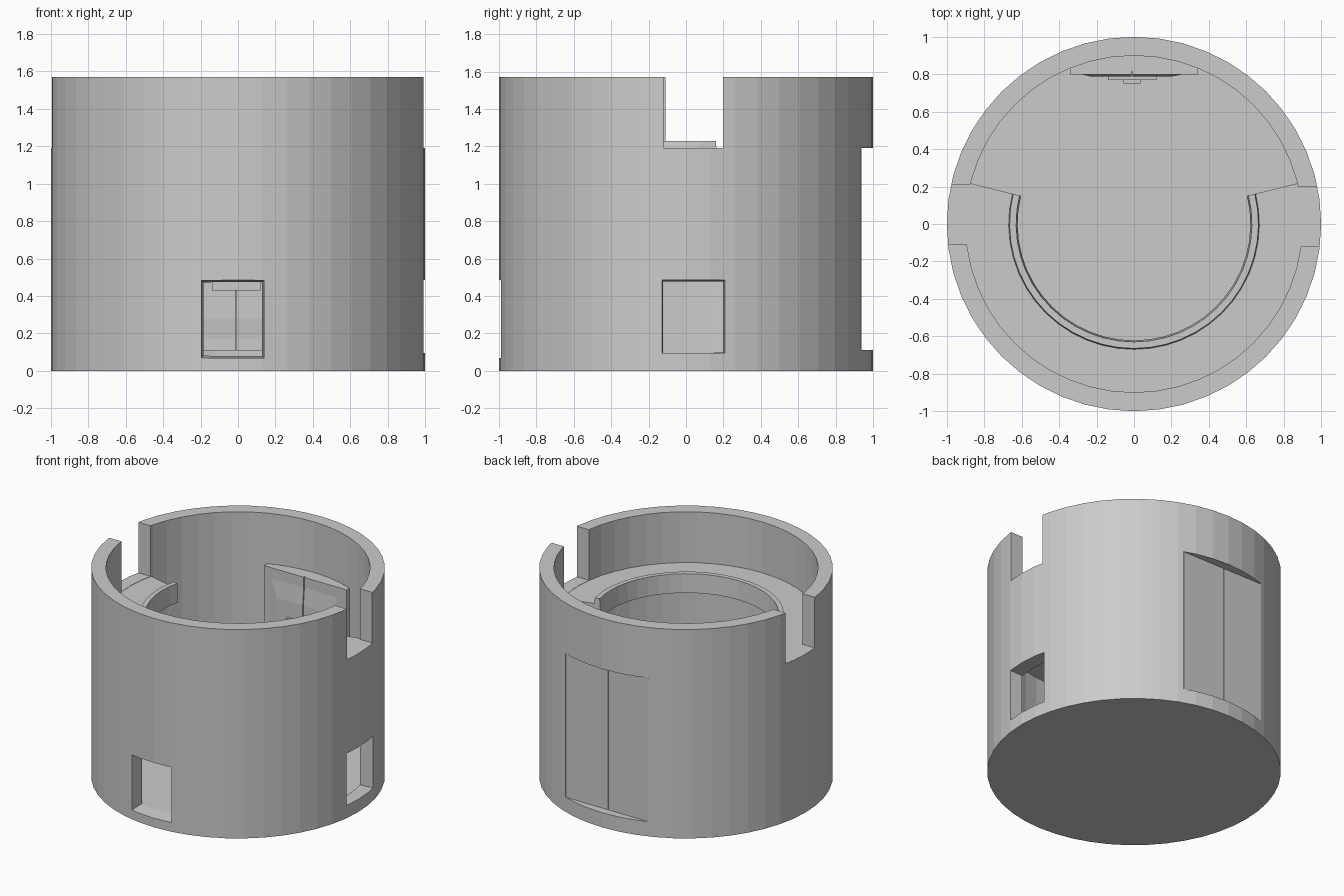
import bpy, bmesh, math

if "Cube" in bpy.data.objects:
    bpy.data.objects.remove(bpy.data.objects["Cube"])

SIDES = 48


def make_object(name, bm):
    bmesh.ops.recalc_face_normals(bm, faces=bm.faces)
    mesh = bpy.data.meshes.new(name)
    bm.to_mesh(mesh)
    bm.free()
    obj = bpy.data.objects.new(name, mesh)
    bpy.context.collection.objects.link(obj)
    return obj


def lathe(name, profile, start, sweep, steps):
    """Turn a closed (radius, z) profile about z; caps the ends of partial turns."""
    bm = bmesh.new()
    full = sweep >= 360
    rings = []
    for i in range(steps if full else steps + 1):
        a = math.radians(start + sweep * i / steps)
        rings.append([bm.verts.new((r * math.cos(a), r * math.sin(a), z)) for r, z in profile])
    n = len(profile)
    for i in range(steps):
        a, b = rings[i], rings[(i + 1) % len(rings)]
        for j in range(n if not full else n - 1):
            k = (j + 1) % n
            bm.faces.new((a[j], b[j], b[k], a[k]))
    if full:
        bm.faces.new([r[0] for r in rings])
        bm.faces.new([r[-1] for r in rings])
    else:
        bm.faces.new(rings[0])
        bm.faces.new(rings[-1])
    return make_object(name, bm)


def block(name, front, back, axis="y"):
    """Box or frustum between two rectangles, each (u0, u1, z0, z1, depth)."""
    bm = bmesh.new()
    loops = []
    for u0, u1, z0, z1, d in (front, back):
        pts = ((u0, z0), (u1, z0), (u1, z1), (u0, z1))
        loops.append([bm.verts.new((u, d, z) if axis == "y" else (d, u, z)) for u, z in pts])
    a, b = loops
    bm.faces.new(a)
    bm.faces.new(b)
    for i in range(4):
        j = (i + 1) % 4
        bm.faces.new((a[i], a[j], b[j], b[i]))
    return make_object(name, bm)


def box(name, u0, u1, z0, z1, d0, d1, axis="y"):
    return block(name, (u0, u1, z0, z1, d0), (u0, u1, z0, z1, d1), axis)


# Round wall with closed floor
wall = lathe("round_wall", [(1, 0), (1, 1.57), (0.9, 1.57), (0.9, 0.08)], 0, 360, SIDES)

# Openings: two tapered windows, two parapet slots and the doorway
cutters = [
    block("front_window_cutter", (-0.205, 0.145, 0.062, 0.49, -1.05), (-0.18, 0.125, 0.085, 0.47, -0.85)),
    block("right_window_cutter", (-0.13, 0.215, 0.095, 0.49, 1.05), (-0.12, 0.195, 0.097, 0.475, 0.85), "x"),
    box("right_slot_cutter", -0.12, 0.197, 1.19, 1.7, 0.7, 1.1, "x"),
    box("left_slot_cutter", -0.11, 0.21, 1.19, 1.7, -1.1, -0.7, "x"),
    box("doorway_cutter", -0.345, 0.345, 0.11, 1.19, 0.7, 1.1),
]
for cutter in cutters:
    mod = wall.modifiers.new(cutter.name, "BOOLEAN")
    mod.object = cutter
    mod.operation = "DIFFERENCE"
    mod.solver = "EXACT"
    cutter.hide_render = True
    cutter.hide_viewport = True
    cutter.display_type = "WIRE"

# Walkway around the front half with a raised inner lip
lathe("walkway", [(0.93, 1.09), (0.93, 1.188), (0.67, 1.188), (0.665, 1.23),
                  (0.63, 1.23), (0.622, 1.09)], 166, 208, 28)

# Double door: two leaves, each with a bevelled inner panel
for name, s in (("left", -1), ("right", 1)):
    x0, x1 = (-0.343, -0.014) if s < 0 else (-0.008, 0.343)
    box(name + "_door_leaf", x0, x1, 0.11, 1.188, 0.80, 0.938)
    p0, p1 = (-0.29, -0.014) if s < 0 else (-0.008, 0.27)
    f0, f1 = (-0.23, -0.014) if s < 0 else (-0.008, 0.2)
    block(name + "_door_panel", (p0, p1, 0.16, 1.12, 0.801), (f0, f1, 0.28, 0.98, 0.788))
box("door_seam", -0.016, -0.006, 0.11, 1.188, 0.815, 0.93)

# Lock plate and knob on the inside of the door
box("lock_plate", -0.14, 0.12, 0.43, 0.86, 0.77, 0.80)
box("lock_knob", -0.055, 0.035, 0.55, 0.74, 0.75, 0.775)
